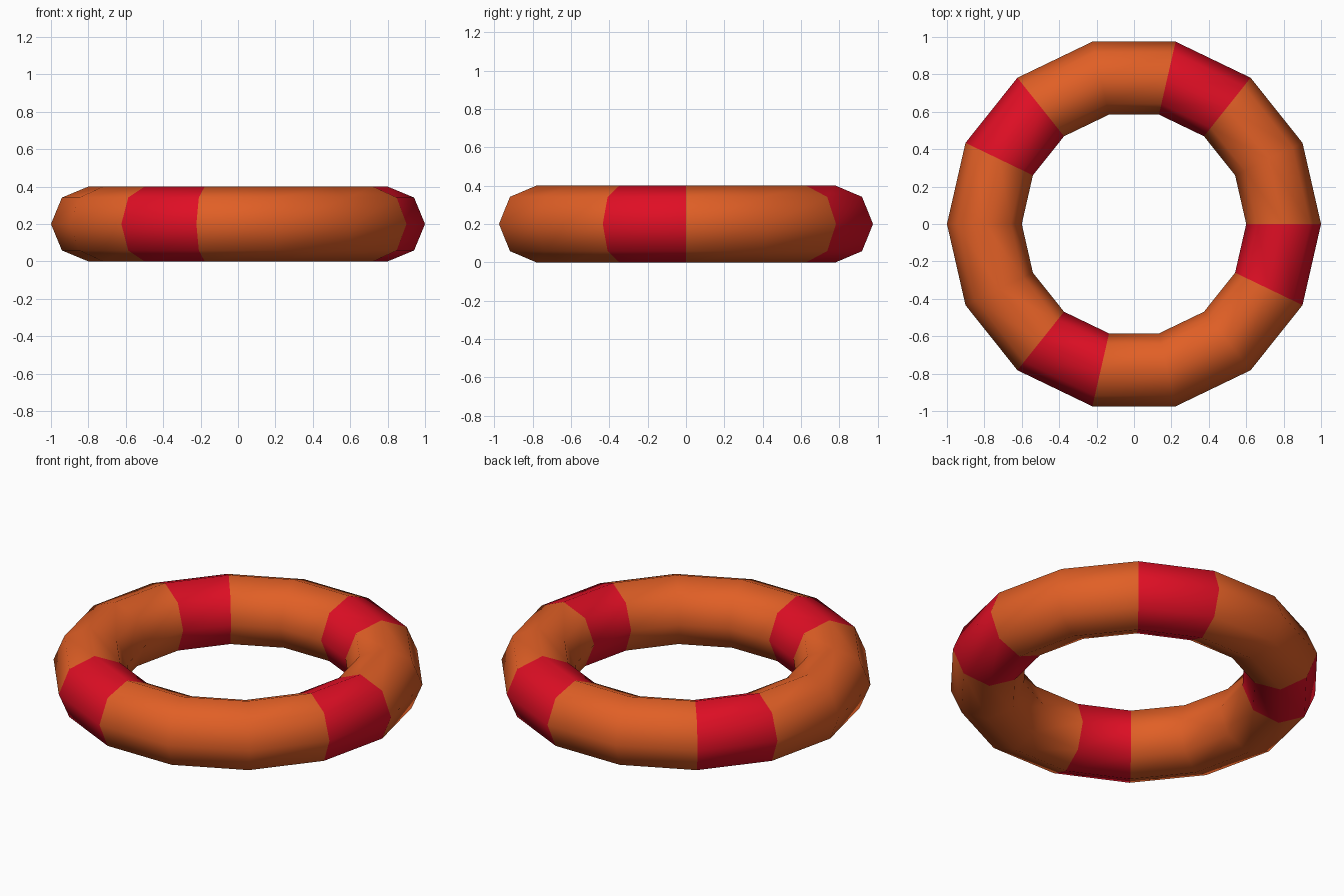
import bpy
import math

if "Cube" in bpy.data.objects:
    bpy.data.objects.remove(bpy.data.objects["Cube"])

SIDES = 14
RED_SEGMENTS = {2, 5, 9, 13}


def material(name, rgb):
    mat = bpy.data.materials.new(name)
    mat.diffuse_color = (*rgb, 1.0)
    mat.use_nodes = True
    mat.node_tree.nodes["Principled BSDF"].inputs["Base Color"].default_value = mat.diffuse_color
    return mat


# Ring: low-poly torus, 14 segments around, octagonal section
bpy.ops.mesh.primitive_torus_add(
    major_segments=SIDES, minor_segments=8,
    major_radius=0.8, minor_radius=0.2, location=(0, 0, 0.2))
ring = bpy.context.object
ring.name = "float_ring"
ring.data.materials.append(material("orange", (0.75, 0.115, 0.019)))
ring.data.materials.append(material("red", (0.74, 0.0045, 0.018)))

# Red bands: whole segments picked by their direction from the centre
for face in ring.data.polygons:
    angle = math.atan2(face.center.y, face.center.x) % math.tau
    segment = int(angle / math.tau * SIDES)
    face.material_index = 1 if segment in RED_SEGMENTS else 0
    face.use_smooth = True
